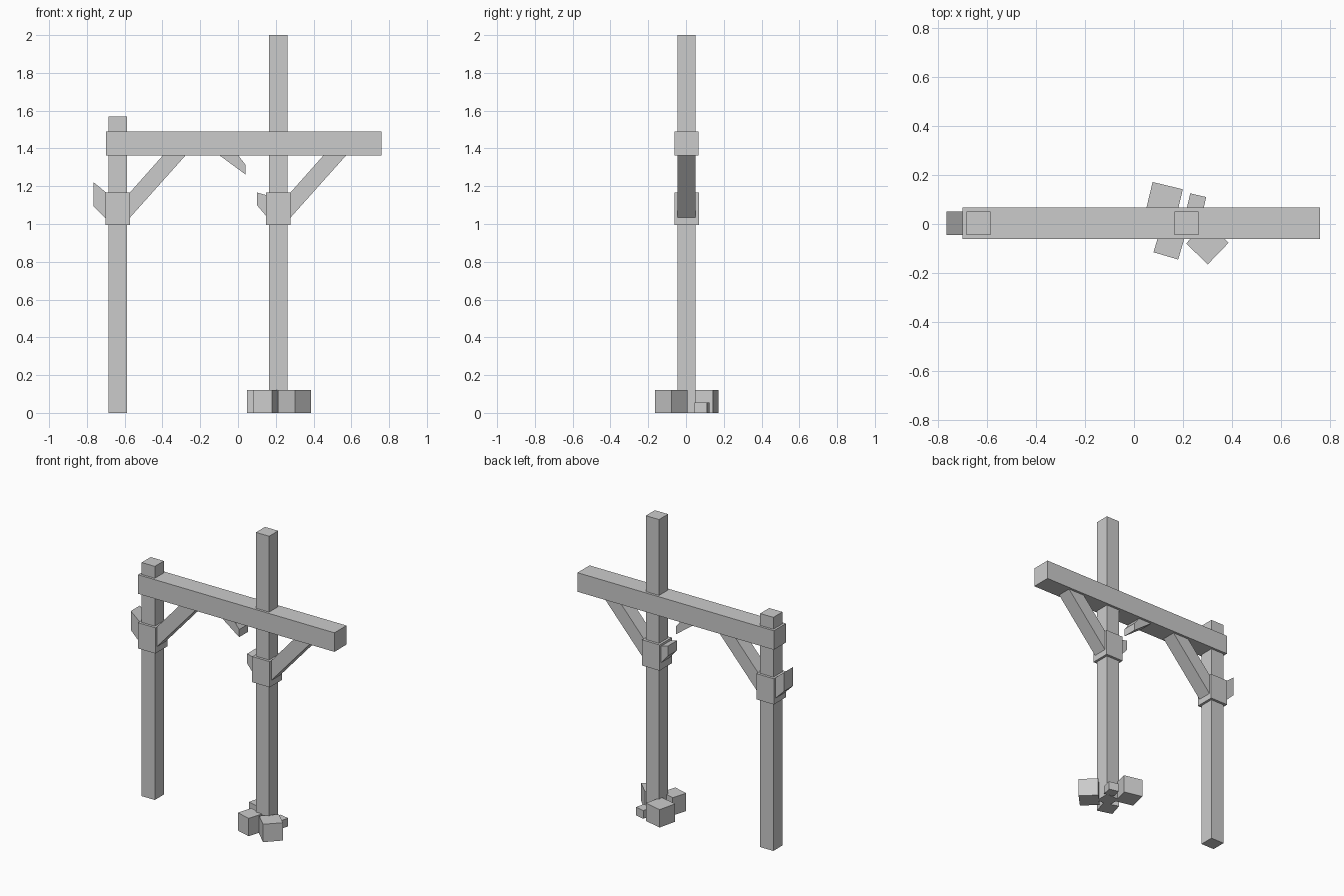
import bpy, bmesh, math
from mathutils import Matrix

if "Cube" in bpy.data.objects:
    bpy.data.objects.remove(bpy.data.objects["Cube"])

CY = 0.003  # centre line of the frame in y

mat = bpy.data.materials.new("weathered_grey")
mat.diffuse_color = (0.6, 0.6, 0.6, 1)
mat.use_nodes = True
mat.node_tree.nodes["Principled BSDF"].inputs["Base Color"].default_value = mat.diffuse_color


def finish(name, bm):
    bmesh.ops.recalc_face_normals(bm, faces=bm.faces)
    me = bpy.data.meshes.new(name)
    bm.to_mesh(me)
    bm.free()
    me.materials.append(mat)
    ob = bpy.data.objects.new(name, me)
    bpy.context.collection.objects.link(ob)
    return ob


def box(name, x0, x1, y0, y1, z0, z1, turn=0):
    """Box between limits, turned about its own vertical axis (degrees)."""
    bm = bmesh.new()
    size = Matrix.Diagonal((x1 - x0, y1 - y0, z1 - z0, 1))
    place = Matrix.Translation(((x0 + x1) / 2, (y0 + y1) / 2, (z0 + z1) / 2))
    spin = Matrix.Rotation(math.radians(turn), 4, 'Z')
    bmesh.ops.create_cube(bm, size=1, matrix=place @ spin @ size)
    return finish(name, bm)


def slab(name, profile, half=0.048):
    """Side profile in x-z, extruded across the frame."""
    bm = bmesh.new()
    face = bm.faces.new([bm.verts.new((x, CY - half, z)) for x, z in profile])
    ext = bmesh.ops.extrude_face_region(bm, geom=[face])
    verts = [g for g in ext["geom"] if isinstance(g, bmesh.types.BMVert)]
    bmesh.ops.translate(bm, verts=verts, vec=(0, 2 * half, 0))
    return finish(name, bm)


# Posts, each with a collar and a diagonal brace
for side, px, top in (("left", -0.636, 1.57), ("right", 0.214, 2.0)):
    box(side + "_post", px - 0.049, px + 0.049, CY - 0.048, CY + 0.048, 0, top)
    box(side + "_collar", px - 0.065, px + 0.065, CY - 0.065, CY + 0.065, 0.995, 1.168)
    slab(side + "_brace", [(px + 0.04, 1.01), (px + 0.065, 1.035), (px + 0.36, 1.365),
                           (px + 0.24, 1.365), (px + 0.065, 1.168), (px + 0.04, 1.14)])

# Crossbeam
box("crossbeam", -0.70, 0.76, CY - 0.064, CY + 0.064, 1.362, 1.49)

# Broken brace stubs
slab("left_broken_stub", [(-0.766, 1.095), (-0.69, 1.02), (-0.69, 1.16), (-0.766, 1.222)])
slab("right_broken_stub", [(0.10, 1.10), (0.16, 1.03), (0.16, 1.15), (0.10, 1.167)])
slab("hanging_broken_stub", [(-0.10, 1.365), (0.04, 1.262), (0.04, 1.313), (0.0, 1.365)])

# Loose blocks at the foot of the right post: centre, side, height, turn
blocks = [("back_left_block", 0.123, 0.095, 0.127, 0.12, -13.5),
          ("front_left_block", 0.145, -0.08, 0.105, 0.12, -16.5),
          ("front_right_block", 0.30, -0.078, 0.123, 0.12, 46),
          ("small_back_block", 0.255, 0.085, 0.067, 0.055, -13)]
for name, x, y, s, h, turn in blocks:
    box(name, x - s / 2, x + s / 2, y - s / 2, y + s / 2, 0, h, turn)
